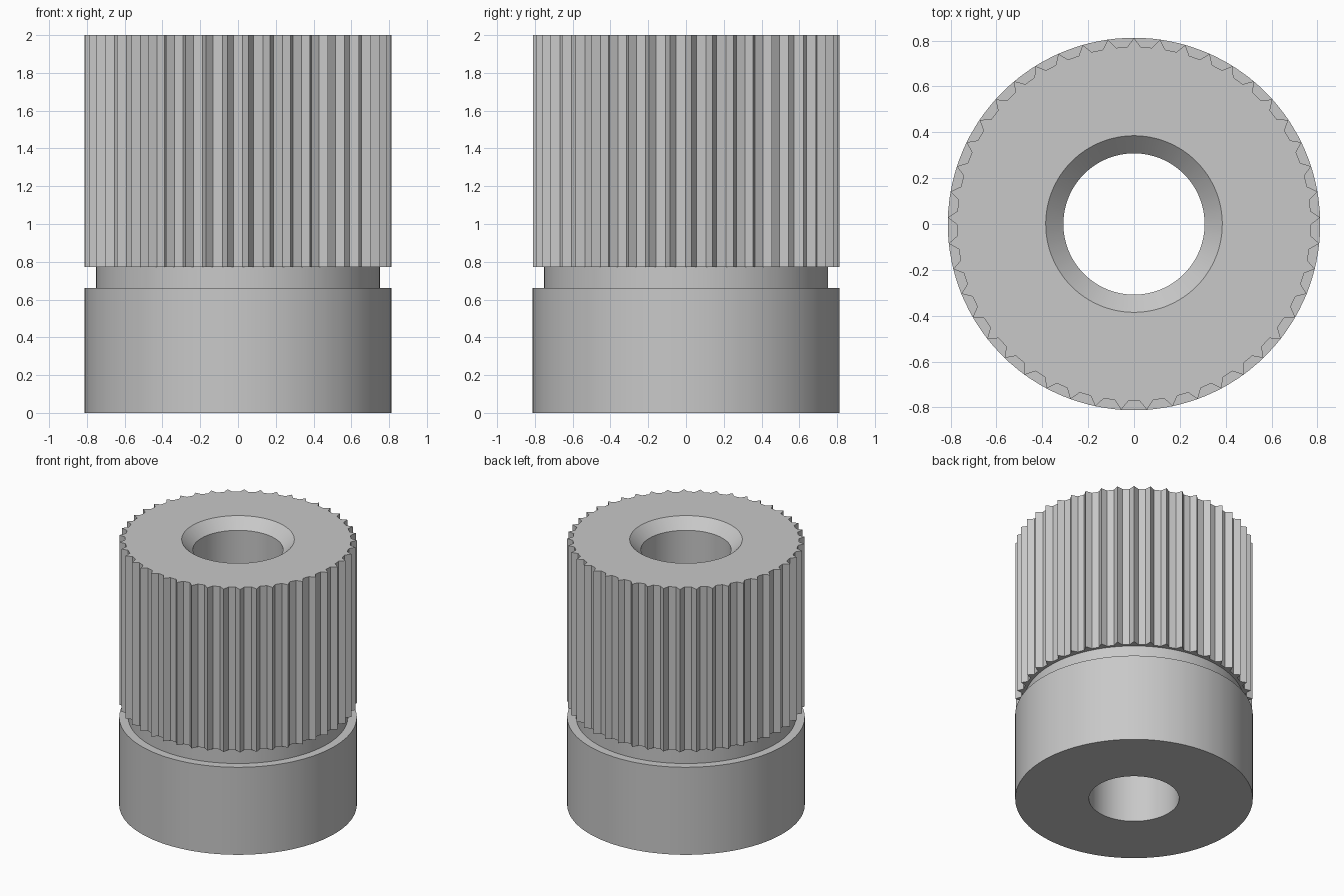
import bpy
import bmesh
from math import sin, cos, pi, radians

cube = bpy.data.objects.get("Cube")
if cube:
    bpy.data.objects.remove(cube, do_unlink=True)

TEETH = 45
FLANK = 0.27          # share of the pitch taken by one tooth flank
R_TIP, R_ROOT, R_NECK, R_BORE, R_CHAMFER = 0.812, 0.772, 0.751, 0.308, 0.385
Z_BASE, Z_TEETH, Z_TOP = 0.66, 0.772, 2.0

# Plain grey material
grey = bpy.data.materials.new("plain_grey")
grey.use_nodes = True
colour = (0.58, 0.58, 0.58, 1)
grey.diffuse_color = colour
grey.node_tree.nodes["Principled BSDF"].inputs["Base Color"].default_value = colour


def ring(bm, z, root, tip=None):
    """Three points per tooth: root, tip, root; a plain circle without tip."""
    tip = tip or root
    verts = []
    for i in range(TEETH):
        for step, r in ((-FLANK, root), (0, tip), (FLANK, root)):
            a = pi / 2 + 2 * pi * (i + step) / TEETH
            verts.append(bm.verts.new((r * cos(a), r * sin(a), z)))
    return verts


# Turned section: base, neck, toothed crown, chamfered mouth and through bore
bm = bmesh.new()
rings = [
    ring(bm, 0, R_BORE),
    ring(bm, 0, R_TIP),
    ring(bm, Z_BASE, R_TIP),
    ring(bm, Z_BASE, R_NECK),
    ring(bm, Z_TEETH, R_NECK),
    ring(bm, Z_TEETH, R_ROOT, R_TIP),
    ring(bm, Z_TOP, R_ROOT, R_TIP),
    ring(bm, Z_TOP, R_CHAMFER),
    ring(bm, Z_TOP - 0.075, R_BORE),
]
for low, high in zip(rings, rings[1:] + rings[:1]):
    for i in range(len(low)):
        j = (i + 1) % len(low)
        bm.faces.new((low[i], low[j], high[j], high[i]))
bmesh.ops.recalc_face_normals(bm, faces=bm.faces)

mesh = bpy.data.meshes.new("toothed_pulley")
bm.to_mesh(mesh)
bm.free()
mesh.materials.append(grey)
pulley = bpy.data.objects.new("toothed_pulley", mesh)
bpy.context.collection.objects.link(pulley)

# Smooth round walls, crisp teeth and rims
bpy.ops.object.select_all(action="DESELECT")
pulley.select_set(True)
bpy.context.view_layer.objects.active = pulley
bpy.ops.object.shade_smooth_by_angle(angle=radians(25))
